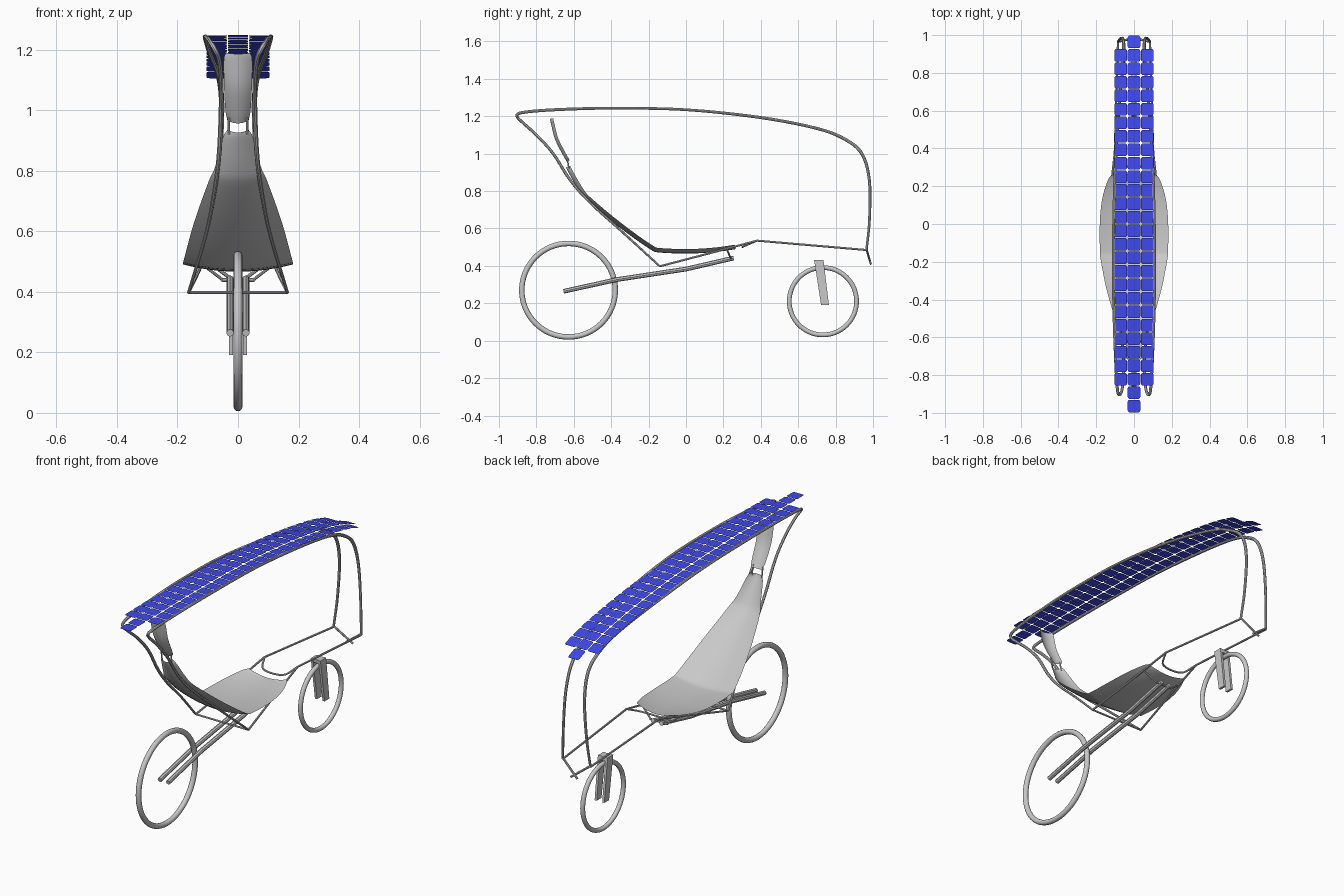
import bpy, bmesh, math
from mathutils import Vector

if "Cube" in bpy.data.objects:
    bpy.data.objects.remove(bpy.data.objects["Cube"])


def material(name, rgb):
    m = bpy.data.materials.new(name)
    m.diffuse_color = (*rgb, 1)
    m.use_nodes = True
    m.node_tree.nodes["Principled BSDF"].inputs["Base Color"].default_value = m.diffuse_color
    return m


GREY = material("grey", (0.58, 0.58, 0.58))
BLUE = material("solar_blue", (0.05, 0.065, 0.8))


def smooth_path(pts, steps=5):
    """Catmull-Rom through points of any dimension."""
    p = [Vector(q) for q in pts]
    p = [2 * p[0] - p[1]] + p + [2 * p[-1] - p[-2]]
    out = []
    for i in range(1, len(p) - 2):
        a, b, c, d = p[i - 1:i + 3]
        for s in range(steps):
            t = s / steps
            out.append(0.5 * (2 * b + (c - a) * t + (2 * a - 5 * b + 4 * c - d) * t * t
                              + (3 * b - a - 3 * c + d) * t ** 3))
    return out + [p[-2]]


def finish(ob, mat, smooth=True):
    bpy.ops.object.select_all(action='DESELECT')
    ob.select_set(True)
    bpy.context.view_layer.objects.active = ob
    if ob.type == 'CURVE':
        bpy.ops.object.convert(target='MESH')
        ob = bpy.context.object
    ob.data.materials.clear()
    ob.data.materials.append(mat)
    if smooth:
        bpy.ops.object.shade_smooth_by_angle(angle=math.radians(40))
    return ob


def mesh_object(name, bm, mat, smooth=True):
    me = bpy.data.meshes.new(name)
    bm.to_mesh(me)
    bm.free()
    ob = bpy.data.objects.new(name, me)
    bpy.context.collection.objects.link(ob)
    return finish(ob, mat, smooth)


def tubes(name, paths, radius):
    """Round tubes; a path may hold its own radius factor as a fourth value."""
    cu = bpy.data.curves.new(name, 'CURVE')
    cu.dimensions = '3D'
    cu.bevel_depth = radius
    cu.bevel_resolution = 2
    cu.use_fill_caps = True
    for path in paths:
        sp = cu.splines.new('POLY')
        sp.points.add(len(path) - 1)
        for pt, co in zip(sp.points, path):
            pt.co = (co[0], co[1], co[2], 1)
            pt.radius = co[3] if len(co) > 3 else 1
    ob = bpy.data.objects.new(name, cu)
    bpy.context.collection.objects.link(ob)
    return finish(ob, GREY)


def both(path):
    """A path and its mirror image in x."""
    path = [tuple(p) for p in path]
    return [path, [(-p[0],) + p[1:] for p in path]]


def wheel(name, y, z, major, minor):
    bpy.ops.mesh.primitive_torus_add(major_radius=major, minor_radius=minor, major_segments=64,
                                     minor_segments=12, location=(0, y, z),
                                     rotation=(0, math.pi / 2, 0))
    bpy.context.object.name = name
    finish(bpy.context.object, GREY)


def shell(name, stations, dish, steps=4, across=12):
    """Dished sheet swept along a side profile of (y, z, half width)."""
    rows = smooth_path(stations, steps)
    bm = bmesh.new()
    grid = []
    for i, r in enumerate(rows):
        t = rows[min(i + 1, len(rows) - 1)] - rows[max(i - 1, 0)]
        n = Vector((-t[1], t[0])).normalized()   # towards the rider
        line = []
        for j in range(across + 1):
            u = 2 * j / across - 1
            d = dish * (u * u - 0.6)
            line.append(bm.verts.new((u * r[2], r[0] + n[0] * d, r[1] + n[1] * d)))
        grid.append(line)
    for a, b in zip(grid, grid[1:]):
        for j in range(across):
            bm.faces.new((a[j], b[j], b[j + 1], a[j + 1]))
    return mesh_object(name, bm, GREY)


# wheels
wheel("large_wheel", -0.628, 0.27, 0.25, 0.0145)
wheel("small_wheel", 0.732, 0.211, 0.18, 0.0125)

# canopy hoops: up behind the seat, along the roof, down at the far end
hoop = [(0.163, -0.14, 0.398, 0.7), (0.105, -0.353, 0.593, 0.8), (0.077, -0.513, 0.738, 0.9),
        (0.062, -0.62, 0.86, 1), (0.056, -0.71, 1.0, 1), (0.056, -0.8, 1.10, 1),
        (0.063, -0.875, 1.168, 1), (0.076, -0.903, 1.2, 1), (0.088, -0.875, 1.22, 1),
        (0.098, -0.7, 1.235, 1), (0.108, -0.4, 1.243, 0.9), (0.108, 0, 1.235, 0.9),
        (0.095, 0.4, 1.193, 1), (0.072, 0.7, 1.135, 1), (0.058, 0.85, 1.077, 1.1),
        (0.054, 0.94, 1.0, 1.1), (0.059, 0.98, 0.86, 1), (0.072, 0.981, 0.65, 0.9),
        (0.085, 0.965, 0.485, 0.8)]
tubes("canopy_hoops", both(smooth_path(hoop)), 0.008)

# lower rails, cross bars and tail struts
tubes("lower_rails", both([(0.163, -0.14, 0.398), (0.13, 0.12, 0.466), (0.102, 0.38, 0.535),
                           (0.085, 0.965, 0.485)]), 0.0055)
bow = smooth_path([(-0.102, 0.38, 0.535), (-0.06, 0.31, 0.505), (0.06, 0.31, 0.505),
                   (0.102, 0.38, 0.535)])
tubes("cross_bars", [[(-0.163, -0.14, 0.398), (0.163, -0.14, 0.398)], bow], 0.005)
tubes("tail_struts", both([(0.085, 0.965, 0.49), (-0.02, 0.988, 0.41)]), 0.006)

# swing arm and its pivot
tubes("swing_arm", both([(0.026, -0.655, 0.264), (0.026, -0.37, 0.327), (0.026, 0, 0.383),
                         (0.026, 0.255, 0.442)]), 0.0125)
tubes("pivot_bar", [[(-0.055, 0.24, 0.439), (0.055, 0.24, 0.439)]], 0.006)
tubes("seat_stays", both([(0.05, 0.24, 0.439), (0.11, 0.22, 0.485)]), 0.005)

# fork blades and crown
bm = bmesh.new()


def tapered_box(x0, x1, top, bottom):
    """Slanted box; top and bottom are (y0, y1, z)."""
    v = [bm.verts.new((x, y, z)) for (ya, yb, z) in (bottom, top)
         for x, y in ((x0, ya), (x1, ya), (x1, yb), (x0, yb))]
    for f in ((3, 2, 1, 0), (4, 5, 6, 7), (0, 1, 5, 4), (1, 2, 6, 5), (2, 3, 7, 6), (3, 0, 4, 7)):
        bm.faces.new([v[i] for i in f])


for x in (-0.03, 0.017):
    tapered_box(x, x + 0.013, (0.685, 0.735, 0.432), (0.722, 0.764, 0.192))
tapered_box(-0.017, 0.017, (0.687, 0.733, 0.432), (0.69, 0.736, 0.41))
mesh_object("fork", bm, GREY, False)

# seat and headrest
shell("seat", [(-0.628, 0.932, 0.034), (-0.615, 0.905, 0.05), (-0.56, 0.81, 0.075),
               (-0.513, 0.755, 0.098), (-0.353, 0.622, 0.145), (-0.19, 0.505, 0.177),
               (-0.13, 0.485, 0.181), (0.03, 0.481, 0.18), (0.15, 0.488, 0.165),
               (0.24, 0.5, 0.135), (0.262, 0.504, 0.115)], 0.024)
shell("headrest", [(-0.717, 1.188, 0.04), (-0.712, 1.165, 0.047), (-0.69, 1.08, 0.046),
                   (-0.65, 1.0, 0.042), (-0.628, 0.962, 0.035)], 0.018)
tubes("headrest_posts", both([(0.03, -0.635, 0.975), (0.03, -0.626, 0.92)]), 0.004)

# solar roof: three columns of rounded flat tiles following the roof curve
roof = smooth_path([(-1.0, 1.241), (-0.5, 1.248), (0, 1.238), (0.4, 1.206), (0.72, 1.16),
                    (0.88, 1.122), (1.0, 1.078)], 12)


def roof_z(y):
    for a, b in zip(roof, roof[1:]):
        if y <= b[0]:
            return a[1] + (b[1] - a[1]) * (y - a[0]) / (b[0] - a[0])
    return roof[-1][1]


PITCH, HALF, ROUND = 2 / 28, 0.0335, 0.011
outline = []
for k, (sx, sy) in enumerate(((1, 1), (-1, 1), (-1, -1), (1, -1))):
    for s in range(4):
        a = math.pi / 2 * (k + s / 3)
        outline.append((sx * (HALF - ROUND) + ROUND * math.cos(a),
                        sy * (HALF - ROUND) + ROUND * math.sin(a)))
bm = bmesh.new()
for column in (-1, 0, 1):
    for row in range(28):
        if column and not 2 <= row <= 26:
            continue
        y = -1 + PITCH * (row + 0.5)
        slope = (roof_z(y + 0.03) - roof_z(y - 0.03)) / 0.06
        z = roof_z(y) - 0.002 * abs(column)
        bm.faces.new([bm.verts.new((column * 0.0705 + u, y + v, z + slope * v))
                      for u, v in outline])
mesh_object("solar_tiles", bm, BLUE, False)
